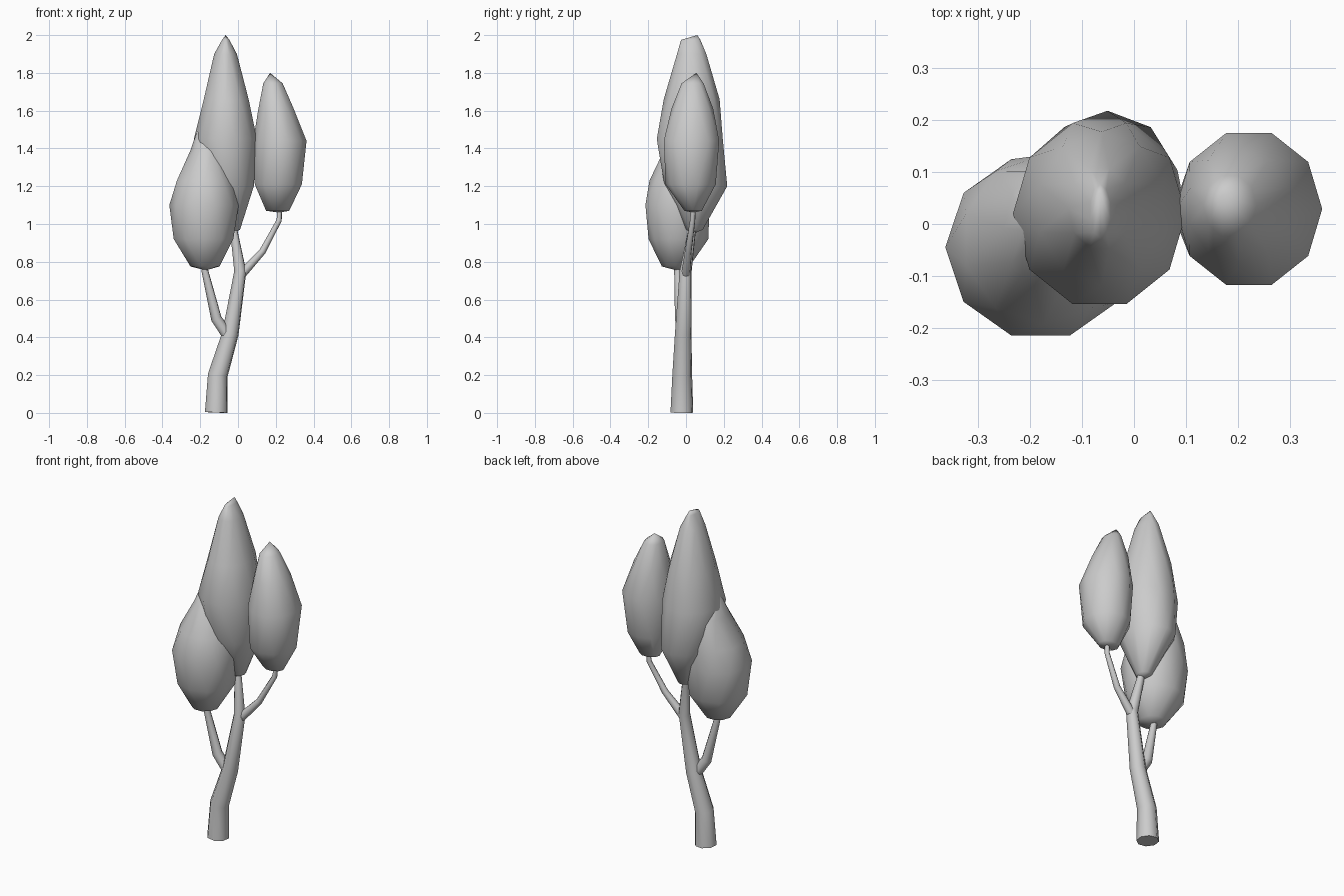
import bpy, bmesh, math

if "Cube" in bpy.data.objects:
    bpy.data.objects.remove(bpy.data.objects["Cube"])

SIDES = 10


def finish(obj, angle):
    bpy.ops.object.select_all(action='DESELECT')
    obj.select_set(True)
    bpy.context.view_layer.objects.active = obj
    if obj.type == 'CURVE':
        bpy.ops.object.convert(target='MESH')
    bpy.ops.object.shade_smooth_by_angle(angle=math.radians(angle))


def crown(name, bottom, rings, apex):
    """Faceted leaf mass; each ring is (z, x_min, x_max, y_min, y_max)."""
    bm = bmesh.new()
    loops = []
    for i, (z, x0, x1, y0, y1) in enumerate(rings):
        loop = []
        for k in range(SIDES):
            a = 2 * math.pi * (k + 0.5 * (i % 2)) / SIDES
            x = (x0 + x1) / 2 + 1.02 * (x1 - x0) / 2 * math.cos(a)
            y = (y0 + y1) / 2 + 1.02 * (y1 - y0) / 2 * math.sin(a)
            loop.append(bm.verts.new((x, y, z)))
        loops.append(loop)
    low, top = bm.verts.new(bottom), bm.verts.new(apex)
    for k in range(SIDES):
        n = (k + 1) % SIDES
        bm.faces.new((low, loops[0][n], loops[0][k]))
        bm.faces.new((top, loops[-1][k], loops[-1][n]))
        for i in range(len(loops) - 1):
            a, b = loops[i], loops[i + 1]
            if i % 2 == 0:
                bm.faces.new((a[k], a[n], b[k]))
                bm.faces.new((a[n], b[n], b[k]))
            else:
                bm.faces.new((a[k], a[n], b[n]))
                bm.faces.new((a[k], b[n], b[k]))
    bmesh.ops.recalc_face_normals(bm, faces=bm.faces)
    mesh = bpy.data.meshes.new(name)
    bm.to_mesh(mesh)
    bm.free()
    obj = bpy.data.objects.new(name, mesh)
    bpy.context.collection.objects.link(obj)
    finish(obj, 50)


def limb(name, points):
    """Tapered eight-sided limb; each point is (x, y, z, radius)."""
    cu = bpy.data.curves.new(name, 'CURVE')
    cu.dimensions = '3D'
    cu.bevel_depth = 1.0
    cu.bevel_resolution = 2
    cu.use_fill_caps = True
    sp = cu.splines.new('POLY')
    sp.points.add(len(points) - 1)
    for p, (x, y, z, r) in zip(sp.points, points):
        p.co = (x, y, z, 1)
        p.radius = r
    obj = bpy.data.objects.new(name, cu)
    bpy.context.collection.objects.link(obj)
    finish(obj, 50)


# Trunk, continuing into the middle crown
limb("trunk", [(-0.115, -0.022, 0.002, 0.062), (-0.107, -0.02, 0.2, 0.054),
               (-0.04, -0.015, 0.42, 0.045), (0.012, -0.002, 0.75, 0.033),
               (-0.02, 0.03, 0.95, 0.021), (-0.03, 0.04, 1.03, 0.018)])

# Side branches
limb("left_branch", [(-0.035, -0.015, 0.38, 0.03), (-0.115, -0.03, 0.5, 0.029),
                     (-0.177, -0.045, 0.76, 0.018), (-0.18, -0.045, 0.84, 0.016)])
limb("right_branch", [(0.005, -0.002, 0.72, 0.026), (0.13, 0.012, 0.855, 0.018),
                      (0.218, 0.035, 1.02, 0.014), (0.222, 0.04, 1.12, 0.012)])

# Leaf crowns
crown("middle_crown", (-0.03, 0.04, 0.95), [
    (0.97, -0.07, 0.01, 0.0, 0.09),
    (1.20, -0.19, 0.088, -0.11, 0.215),
    (1.45, -0.23, 0.097, -0.16, 0.20),
    (1.66, -0.185, 0.06, -0.115, 0.175),
    (1.90, -0.125, -0.007, -0.05, 0.11),
    (1.975, -0.085, -0.045, -0.025, 0.075)], (-0.065, 0.06, 2.0))
crown("right_crown", (0.22, 0.04, 1.06), [
    (1.07, 0.15, 0.27, -0.01, 0.085),
    (1.21, 0.085, 0.342, -0.105, 0.155),
    (1.44, 0.083, 0.36, -0.122, 0.18),
    (1.61, 0.105, 0.298, -0.075, 0.142),
    (1.745, 0.135, 0.235, -0.025, 0.095)], (0.17, 0.055, 1.8))
crown("left_crown", (-0.17, -0.05, 0.755), [
    (0.775, -0.25, -0.10, -0.13, 0.02),
    (0.92, -0.345, -0.02, -0.195, 0.115),
    (1.10, -0.36, 0.0, -0.22, 0.13),
    (1.23, -0.328, -0.02, -0.19, 0.13),
    (1.39, -0.25, -0.08, -0.12, 0.105),
    (1.50, -0.215, -0.15, -0.045, 0.05)], (-0.195, 0.01, 1.525))
